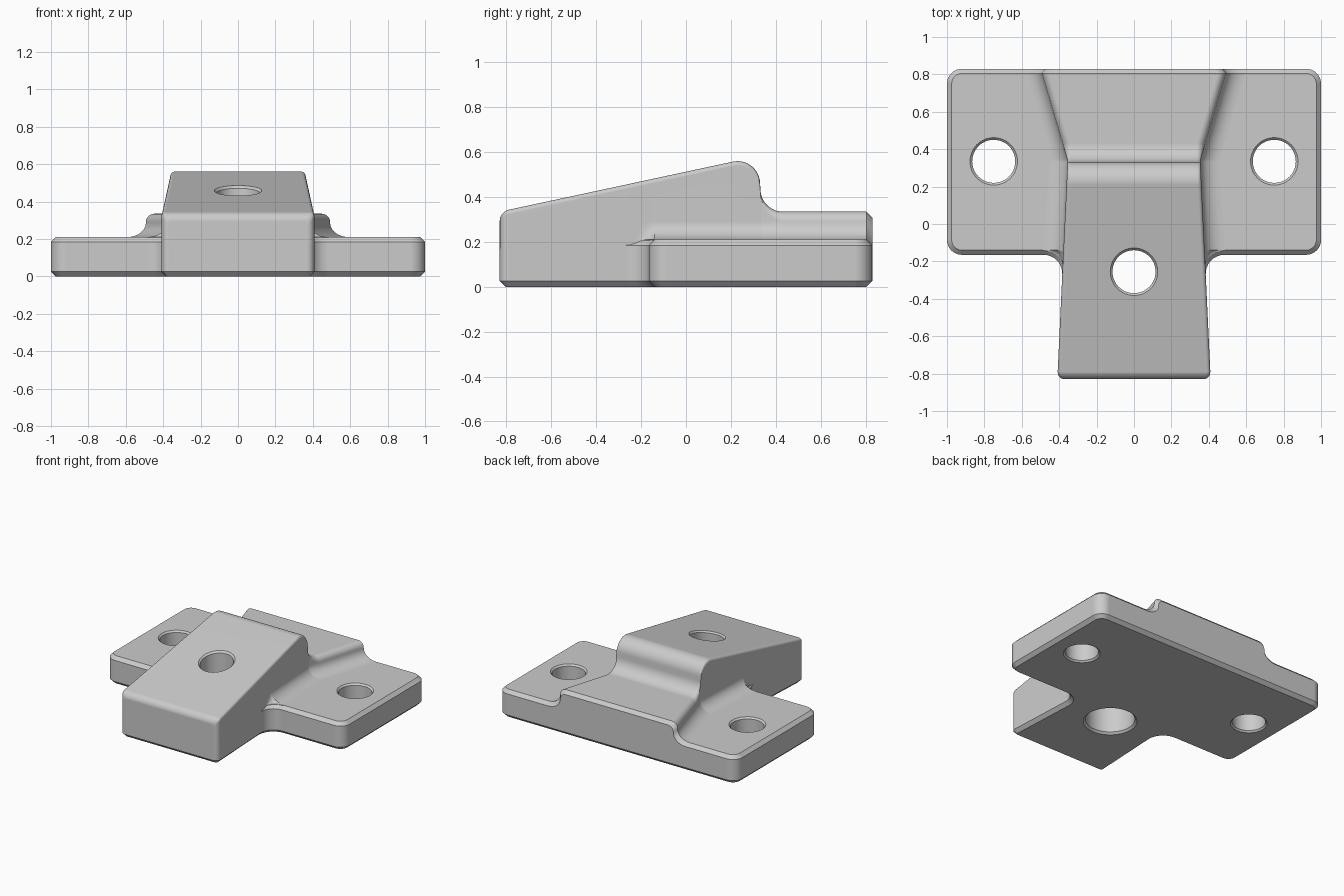
import bpy, bmesh
from math import sin, cos, pi, radians, sqrt
from mathutils import Vector

cube = bpy.data.objects.get("Cube")
if cube:
    bpy.data.objects.remove(cube)

grey = bpy.data.materials.new("plain grey")
grey.use_nodes = True
grey.diffuse_color = (0.6, 0.6, 0.6, 1)
grey.node_tree.nodes["Principled BSDF"].inputs["Base Color"].default_value = (0.6, 0.6, 0.6, 1)

PLATE = 0.21      # plate height
FRONT, BACK = -0.83, 0.83
SLOPE = 0.2144    # incline of the wedge top
CHAMFER = 0.025


def make_object(name, bm):
    bmesh.ops.recalc_face_normals(bm, faces=bm.faces)
    mesh = bpy.data.meshes.new(name)
    bm.to_mesh(mesh)
    bm.free()
    obj = bpy.data.objects.new(name, mesh)
    bpy.context.collection.objects.link(obj)
    mesh.materials.append(grey)
    return obj


def loft(name, rings):
    """Skin a row of equal closed rings and cap both ends."""
    bm = bmesh.new()
    rows = [[bm.verts.new(p) for p in ring] for ring in rings]
    n = len(rows[0])
    for a, b in zip(rows, rows[1:]):
        for i in range(n):
            j = (i + 1) % n
            bm.faces.new((a[i], a[j], b[j], b[i]))
    bm.faces.new(rows[0])
    bm.faces.new(rows[-1])
    return make_object(name, bm)


def rounded(corners, steps=8):
    """Round every (x, y, radius) corner of a closed outline."""
    out = []
    for i, (x, y, r) in enumerate(corners):
        p = Vector((x, y))
        a = (Vector(corners[i - 1][:2]) - p).normalized()
        b = (Vector(corners[(i + 1) % len(corners)][:2]) - p).normalized()
        half = a.angle(b) / 2
        centre = p + (a + b).normalized() * (r / sin(half))
        reach = r * cos(half) / sin(half)
        start, end = p + a * reach - centre, p + b * reach - centre
        for k in range(steps + 1):
            t = k / steps * (pi - 2 * half)
            turn = (end - start * cos(pi - 2 * half)).normalized()
            out.append(centre + start * cos(t) + turn * (r * sin(t)))
    return out


def wall(y):
    """Half width of the raised body."""
    if y < 0.34:
        return 0.41 - 0.055 * (y - FRONT) / 1.16
    return 0.355 + 0.145 * (y - 0.34) / 0.49


# T-shaped base with chamfered rims
side = [(0.41, FRONT, 0.04), (wall(-0.165), -0.165, 0.1), (1, -0.165, 0.08), (1, BACK, 0.08)]
outline = rounded(side + [(-x, y, r) for x, y, r in reversed(side)])
bm = bmesh.new()
bottom = bm.faces.new([bm.verts.new((p.x, p.y, 0)) for p in outline])
top = bmesh.ops.extrude_face_region(bm, geom=[bottom], use_keep_orig=True)["geom"]
bmesh.ops.translate(bm, vec=(0, 0, PLATE), verts=[v for v in top if isinstance(v, bmesh.types.BMVert)])
bmesh.ops.recalc_face_normals(bm, faces=bm.faces)
rims = [e for e in bm.edges if e.verts[0].co.z == e.verts[1].co.z]
bmesh.ops.bevel(bm, geom=rims, offset=CHAMFER, segments=1, affect='EDGES')
base = make_object("base_plate", bm)


# Raised body: sloped wedge running into the low rear block
def spread(y):
    """Reach of the fillet at the foot of the wall."""
    if y < -0.265:
        return 0
    if y > -0.14:
        return 0.1
    return max(0, 0.11 - sqrt(max(0, 0.125 ** 2 - (y + 0.265) ** 2)))


def section(y, height, inset=0, drop=0):
    w, e = wall(y) - inset, spread(y)
    c = 0.02 + 0.025 * min(1, max(0, (y - 0.33) / 0.1))
    foot, height = PLATE - drop, height - max(inset, drop)
    f = min(0.08, height - c - foot - 0.004)
    half = [(w + e, 0.17)]
    for k in range(9):
        a = k / 8 * pi / 2
        half.append((w + e * (1 - sin(a)), foot + f * (1 - cos(a))))
    for k in range(7):
        a = k / 6 * pi / 2
        half.append((w - c + c * cos(a), height - c + c * sin(a)))
    return [(x, y, z) for x, z in half] + [(-x, y, z) for x, z in reversed(half)]


def incline(y):
    return 0.335 + SLOPE * (y - FRONT)


rings = []
for k in range(7):
    a = k / 6 * pi / 2
    y = FRONT + 0.04 * (1 - cos(a))
    rings.append(section(y, incline(y), inset=0.04 * (1 - sin(a))))
for k in range(13):
    y = -0.265 + 0.125 * k / 12
    rings.append(section(y, incline(y)))
for k in range(13):
    a = radians(102 - 100 * k / 12)
    rings.append(section(0.23 + 0.1 * cos(a), 0.46 + 0.1 * sin(a)))
for k in range(13):
    a = radians(182 + 88 * k / 12)
    rings.append(section(0.432 + 0.1 * cos(a), 0.435 + 0.1 * sin(a)))
rings.append(section(BACK - CHAMFER, 0.335))
rings.append(section(BACK, 0.335, CHAMFER, CHAMFER))
body = loft("raised_wedge", rings)


# Bolt holes with chamfered mouths
def cutter(name, x, y, profile, tilt_from=9):
    rings = []
    for r, z in profile:
        ring = []
        for k in range(48):
            a = k / 48 * 2 * pi
            tilt = SLOPE * r * sin(a) if z > tilt_from else 0
            ring.append((x + r * cos(a), y + r * sin(a), z + tilt))
        rings.append(ring)
    obj = loft(name, rings)
    obj.hide_render = True
    return obj


R, RIM, M = 0.115, 0.127, 0.012
plain = [(RIM + M, -M), (R, M), (R, PLATE - M), (RIM + M, PLATE + M)]
peak = incline(-0.255)
stepped = [(0.2, -0.015), (0.17, 0.015), (0.17, 0.23), (R, 0.23),
           (R, peak - M), (RIM + M, peak + M), (RIM + M, peak + 0.2)]
side_cutters = [cutter("side_hole_cutter", s * 0.75, 0.335, plain) for s in (-1, 1)]
centre_cutter = cutter("centre_hole_cutter", 0, -0.255, stepped, 0.3)

for obj, tools in ((base, side_cutters + [centre_cutter]), (body, [centre_cutter])):
    bpy.ops.object.select_all(action='DESELECT')
    obj.select_set(True)
    bpy.context.view_layer.objects.active = obj
    for tool in tools:
        mod = obj.modifiers.new("hole", 'BOOLEAN')
        mod.operation, mod.solver, mod.object = 'DIFFERENCE', 'EXACT', tool
        bpy.ops.object.modifier_apply(modifier=mod.name)
    bpy.ops.object.shade_smooth_by_angle(angle=radians(30))
    weighted = obj.modifiers.new("even shading", 'WEIGHTED_NORMAL')
    weighted.keep_sharp = True

for tool in side_cutters + [centre_cutter]:
    bpy.data.objects.remove(tool)
